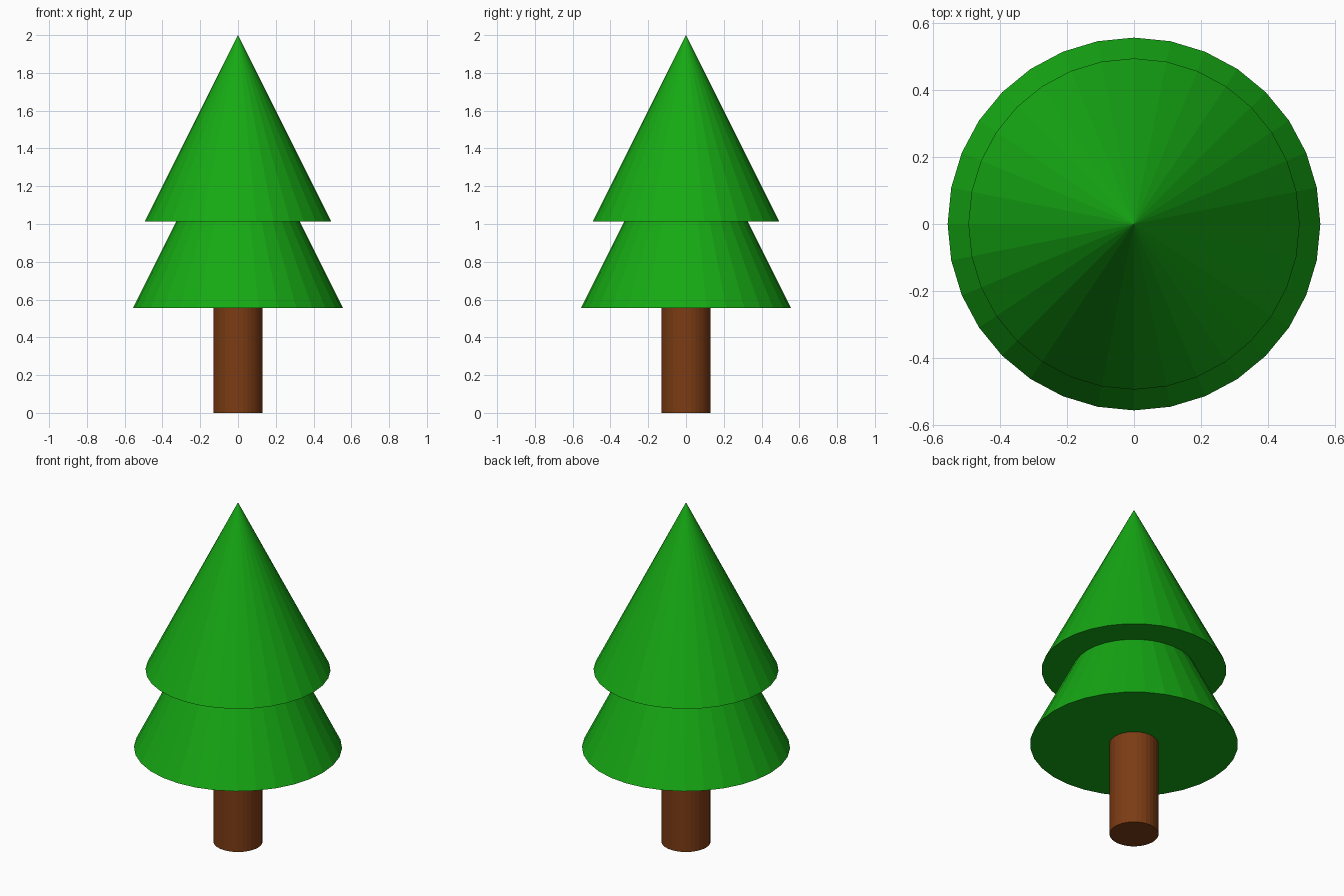
import bpy

if "Cube" in bpy.data.objects:
    bpy.data.objects.remove(bpy.data.objects["Cube"])

SIDES = 32


def material(name, color):
    mat = bpy.data.materials.new(name)
    mat.diffuse_color = (*color, 1)
    mat.use_nodes = True
    mat.node_tree.nodes["Principled BSDF"].inputs["Base Color"].default_value = mat.diffuse_color
    return mat


green = material("needle_green", (0.008, 0.40, 0.007))
brown = material("bark_brown", (0.20, 0.045, 0.007))


def cone(name, base_z, top_z, radius, top_radius, mat):
    bpy.ops.mesh.primitive_cone_add(
        vertices=SIDES, radius1=radius, radius2=top_radius,
        depth=top_z - base_z, location=(0, 0, (base_z + top_z) / 2))
    obj = bpy.context.object
    obj.name = name
    obj.data.materials.append(mat)


# Trunk, meeting the underside of the foliage
cone("trunk", 0, 0.56, 0.131, 0.131, brown)

# Two overlapping foliage tiers with the same slope
cone("lower_foliage", 0.556, 1.667, 0.556, 0, green)
cone("upper_foliage", 1.013, 2.0, 0.494, 0, green)
